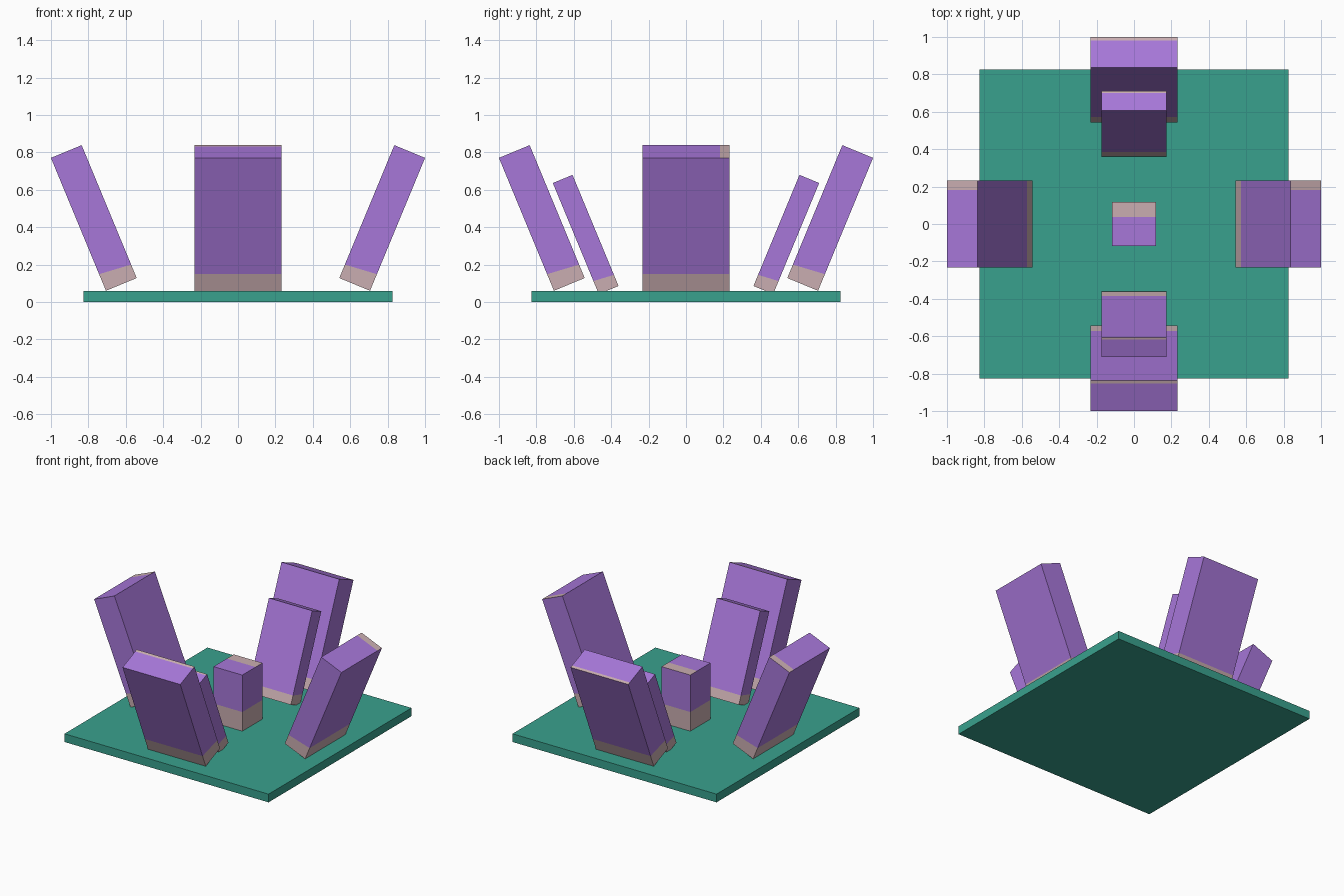
import bpy
import bmesh
from math import radians
from mathutils import Matrix, Vector

cube = bpy.data.objects.get("Cube")
if cube:
    bpy.data.objects.remove(cube, do_unlink=True)


def material(name, srgb):
    linear = [((c / 255 + 0.055) / 1.055) ** 2.4 for c in srgb] + [1.0]
    mat = bpy.data.materials.new(name)
    mat.use_nodes = True
    mat.diffuse_color = linear
    mat.node_tree.nodes["Principled BSDF"].inputs["Base Color"].default_value = linear
    return mat


TEAL = material("teal", (57, 161, 141))
PURPLE = material("purple", (167, 119, 217))
BEIGE = material("dusty beige", (202, 174, 177))


def block(name, size, center, mats, matrix=Matrix(), foot=0, slope=Vector(), strip=0):
    """Box with an optional beige foot band and a beige strip along the +y edge of its top."""
    bm = bmesh.new()
    bmesh.ops.create_cube(bm, size=1)
    bmesh.ops.scale(bm, vec=size, verts=bm.verts)
    bmesh.ops.translate(bm, vec=center, verts=bm.verts)
    if foot:
        point = Vector((center[0], center[1], foot))
        normal = Vector((0, 0, 1)) - slope
        bmesh.ops.bisect_plane(bm, geom=bm.verts[:] + bm.edges[:] + bm.faces[:],
                               plane_co=point, plane_no=normal)
        edge_y = center[1] + size[1] * (0.5 - strip)
        top = max(bm.faces, key=lambda f: f.calc_center_median().z)
        top_z = top.calc_center_median().z
        bmesh.ops.bisect_plane(bm, geom=[top] + top.edges[:] + top.verts[:],
                               plane_co=(0, edge_y, 0), plane_no=(0, 1, 0))
        for f in bm.faces:
            c = f.calc_center_median()
            in_foot = (c - point).dot(normal) < 0
            in_strip = c.z > top_z - 0.001 and c.y > edge_y
            f.material_index = int(in_foot or in_strip)
    bmesh.ops.recalc_face_normals(bm, faces=bm.faces)
    mesh = bpy.data.meshes.new(name)
    bm.to_mesh(mesh)
    bm.free()
    for mat in mats:
        mesh.materials.append(mat)
    obj = bpy.data.objects.new(name, mesh)
    obj.matrix_world = matrix
    bpy.context.collection.objects.link(obj)


def leaning_slab(name, direction, width, thick, length, reach, base_z, foot, strip):
    """Slab that leans outwards, pivoting on its outer bottom edge."""
    d = Vector(direction)
    up = Vector((0, 0, 1))
    size = Vector([thick if abs(c) > 0.5 else width for c in d])
    size.z = length
    center = up * length / 2 - d * thick / 2
    matrix = (Matrix.Translation(d * reach + up * base_z)
              @ Matrix.Rotation(radians(22.5), 4, up.cross(d)))
    block(name, size, center, (PURPLE, BEIGE), matrix, foot, d * 0.1, strip)


# Base plate and central post
block("base_plate", (1.65, 1.65, 0.06), (0, 0, 0.03), (TEAL,))
block("center_post", (0.233, 0.233, 0.41), (0, 0, 0.265), (PURPLE, BEIGE),
      foot=0.2, strip=0.34)

# Large slabs on all four sides
for side, direction in (("left", (1, 0, 0)), ("right", (-1, 0, 0)),
                        ("front", (0, -1, 0)), ("back", (0, 1, 0))):
    leaning_slab(side + "_large_slab", direction, 0.467, 0.178, 0.769,
                 0.706, 0.06, 0.087, 0.11)

# Smaller slabs inside the front and back ones
for side, direction in (("front", (0, -1, 0)), ("back", (0, 1, 0))):
    leaning_slab(side + "_small_slab", direction, 0.35, 0.114, 0.643,
                 0.466, 0.042, 0.07, 0.11)
